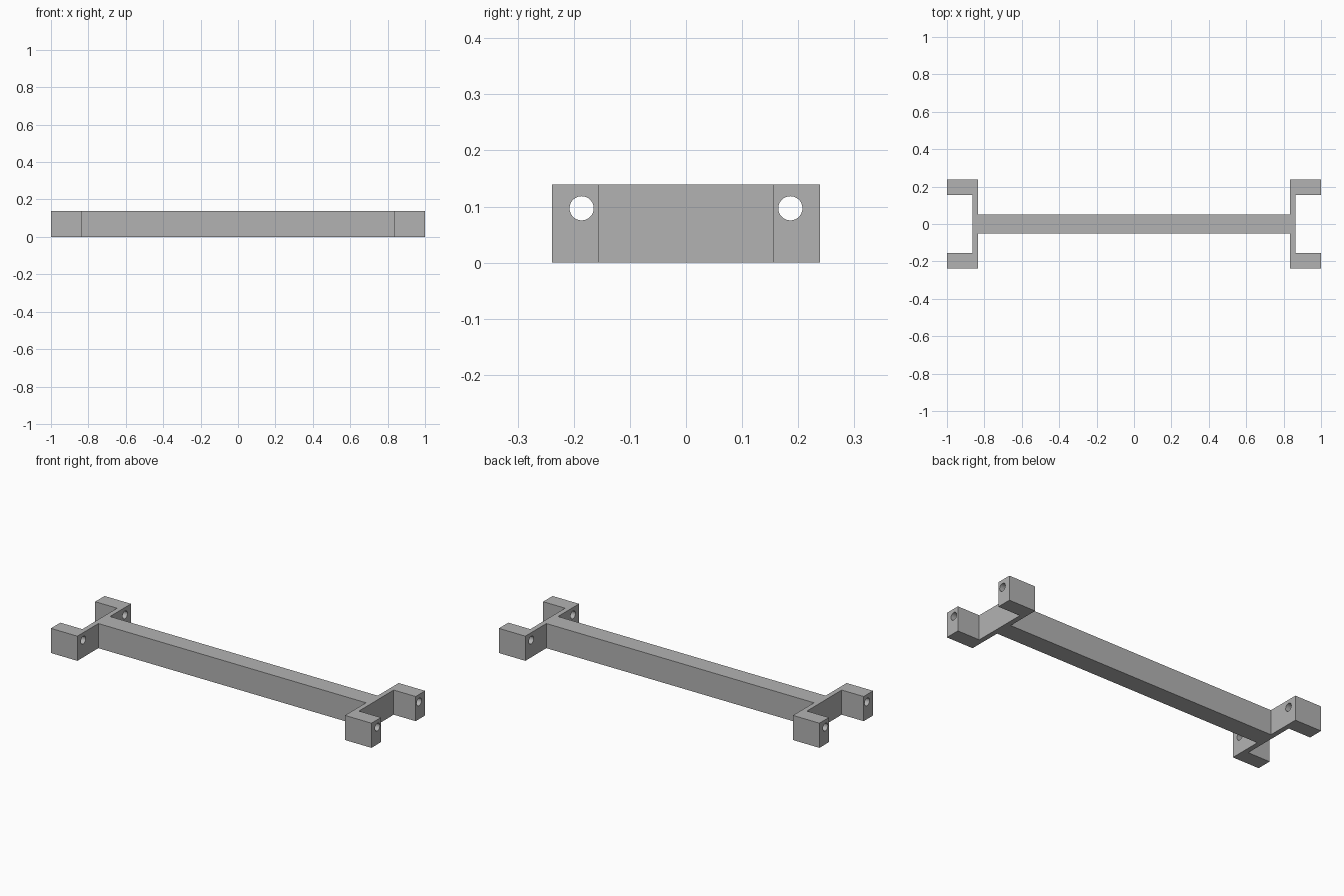
import bpy
import bmesh
from math import pi
from mathutils import Matrix

HEIGHT = 0.139
HOLE_Y, HOLE_Z, HOLE_RADIUS = 0.186, 0.097, 0.0215

if "Cube" in bpy.data.objects:
    bpy.data.objects.remove(bpy.data.objects["Cube"], do_unlink=True)

grey = bpy.data.materials.new("plain_grey")
grey.use_nodes = True
grey.diffuse_color = (0.45, 0.45, 0.45, 1)
grey.node_tree.nodes["Principled BSDF"].inputs["Base Color"].default_value = grey.diffuse_color


def add_object(name, bm):
    bmesh.ops.recalc_face_normals(bm, faces=bm.faces)
    mesh = bpy.data.meshes.new(name)
    bm.to_mesh(mesh)
    bm.free()
    mesh.materials.append(grey)
    obj = bpy.data.objects.new(name, mesh)
    bpy.context.collection.objects.link(obj)
    return obj


# Spacer bar: beam, end webs and arms as one mirrored outline, extruded upward
quarter = [(0.835, 0.052), (0.835, 0.239), (1, 0.239), (1, 0.155), (0.863, 0.155)]
right_end = quarter + [(x, -y) for x, y in reversed(quarter)]
outline = right_end + [(-x, y) for x, y in reversed(right_end)]

bm = bmesh.new()
base = bm.faces.new([bm.verts.new((x, y, 0)) for x, y in outline])
top = bmesh.ops.extrude_face_region(bm, geom=[base], use_keep_orig=True)["geom"]
bmesh.ops.translate(bm, vec=(0, 0, HEIGHT),
                    verts=[v for v in top if isinstance(v, bmesh.types.BMVert)])
bar = add_object("spacer_bar", bm)

# Long drills that pass through the arms at both ends
bm = bmesh.new()
for side in (-1, 1):
    place = Matrix.Translation((0, side * HOLE_Y, HOLE_Z)) @ Matrix.Rotation(pi / 2, 4, 'Y')
    bmesh.ops.create_cone(bm, cap_ends=True, segments=48, radius1=HOLE_RADIUS,
                          radius2=HOLE_RADIUS, depth=2.4, matrix=place)
drills = add_object("hole_drills", bm)
drills.hide_render = True

# Cut the holes, then drop the drills
cut = bar.modifiers.new("holes", 'BOOLEAN')
cut.operation = 'DIFFERENCE'
cut.solver = 'EXACT'
cut.object = drills
bpy.ops.object.select_all(action='DESELECT')
bar.select_set(True)
bpy.context.view_layer.objects.active = bar
bpy.ops.object.modifier_apply(modifier=cut.name)
bpy.data.objects.remove(drills, do_unlink=True)

bpy.ops.object.shade_smooth_by_angle(angle=pi / 6)
